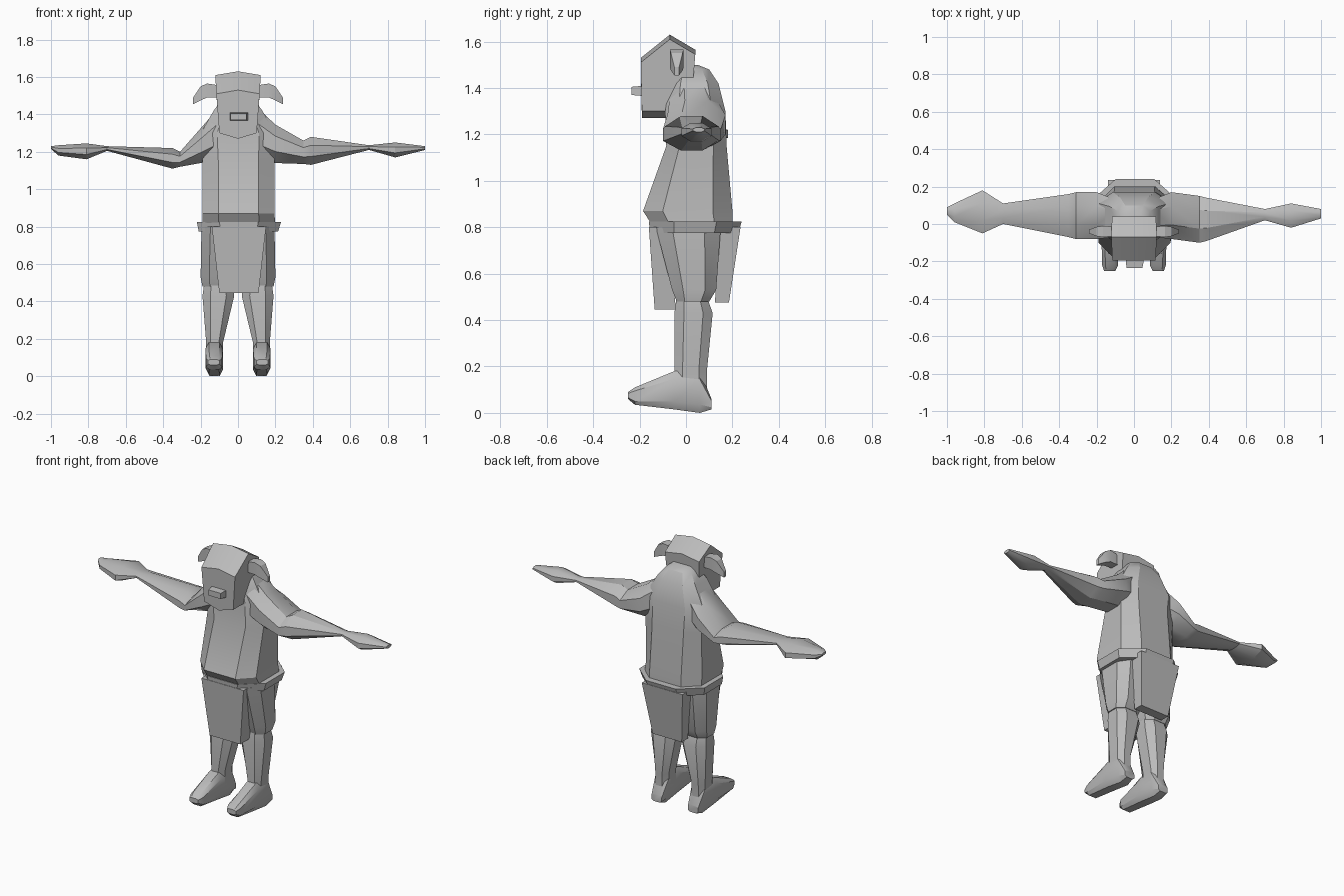
import bpy
import bmesh
import math
from mathutils import Vector

default_cube = bpy.data.objects.get("Cube")
if default_cube:
    bpy.data.objects.remove(default_cube, do_unlink=True)

# One plain clay colour for the whole figure
clay = bpy.data.materials.new("clay grey")
clay.use_nodes = True
grey = (.5, .5, .5, 1)
clay.diffuse_color = grey
clay.node_tree.nodes["Principled BSDF"].inputs["Base Color"].default_value = grey


def section(axis, station, bounds, cut):
    """Rectangle with chamfered corners, lying across the given axis."""
    low_a, high_a, low_b, high_b = bounds
    trim_a = (high_a - low_a) * cut
    trim_b = (high_b - low_b) * cut
    if cut:
        outline = [(low_a + trim_a, low_b), (high_a - trim_a, low_b),
                   (high_a, low_b + trim_b), (high_a, high_b - trim_b),
                   (high_a - trim_a, high_b), (low_a + trim_a, high_b),
                   (low_a, high_b - trim_b), (low_a, low_b + trim_b)]
    else:
        outline = [(low_a, low_b), (high_a, low_b), (high_a, high_b), (low_a, high_b)]
    points = []
    for a, b in outline:
        point = [a, b]
        point.insert("xyz".index(axis), station)
        points.append(Vector(point))
    return points


def skin(name, rings, smooth_angle=30):
    """Join matching rings with quads and close both ends."""
    mesh = bpy.data.meshes.new(name)
    bm = bmesh.new()
    loops = [[bm.verts.new(point) for point in ring] for ring in rings]
    count = len(loops[0])
    for lower, upper in zip(loops, loops[1:]):
        for i in range(count):
            j = (i + 1) % count
            bm.faces.new((lower[i], lower[j], upper[j], upper[i]))
    bm.faces.new(loops[0])
    bm.faces.new(loops[-1])
    bmesh.ops.recalc_face_normals(bm, faces=bm.faces)
    bm.to_mesh(mesh)
    bm.free()
    mesh.materials.append(clay)
    part = bpy.data.objects.new(name, mesh)
    bpy.context.collection.objects.link(part)
    bpy.ops.object.select_all(action="DESELECT")
    part.select_set(True)
    bpy.context.view_layer.objects.active = part
    bpy.ops.object.shade_smooth_by_angle(angle=math.radians(smooth_angle))
    return part


def loft(name, axis, sections, cut=.25, flip=False):
    rings = [section(axis, s[0], s[1:], cut) for s in sections]
    if flip:
        for point in (p for ring in rings for p in ring):
            point.x = -point.x
    return skin(name, rings)


def pair(name, axis, sections, cut=.25):
    """Same part on both sides of the body."""
    loft("left_" + name, axis, sections, cut)
    loft("right_" + name, axis, sections, cut, flip=True)


# Torso: belly, chest, sloping shoulders and neck
loft("torso", "z", [
    (.80, -.19, .20, -.14, .20),
    (.87, -.19, .195, -.185, .20),
    (1.15, -.19, .195, -.085, .175),
    (1.30, -.2, .2, -.09, .17),
    (1.42, -.13, .13, -.07, .14),
    (1.48, -.085, .085, -.04, .10),
    (1.5, -.06, .06, -.03, .05),
], cut=.22)

# Arms: wide sleeve, thin wrist and pointed hand
loft("left_arm", "x", [
    (.10, -.07, .13, 1.16, 1.44),
    (.20, -.08, .17, 1.14, 1.345),
    (.35, -.10, .15, 1.135, 1.26),
    (.39, -.09, .14, 1.13, 1.28),
    (.70, .02, .08, 1.21, 1.235),
    (.84, -.02, .11, 1.17, 1.25),
    (1, .03, .08, 1.21, 1.23),
], cut=.3)
loft("right_arm", "x", [
    (.10, -.07, .13, 1.16, 1.44),
    (.20, -.08, .17, 1.14, 1.325),
    (.31, -.08, .17, 1.12, 1.2),
    (.35, -.07, .16, 1.11, 1.22),
    (.70, 0, .11, 1.205, 1.23),
    (.81, -.05, .18, 1.16, 1.245),
    (.96, .01, .11, 1.18, 1.235),
    (1, .05, .09, 1.215, 1.23),
], cut=.3, flip=True)

# Head: side profile carried across the width, ridged along the middle
profile = [(-.195, 1.53), (-.07, 1.63), (.04, 1.565), (.03, 1.44),
           (-.05, 1.3), (-.07, 1.27), (-.19, 1.27)]
head_rings = []
for side in (-1, 0, 1):
    ring = []
    for y, z in profile:
        half_width = .1 + (z - 1.27) * .06
        drop = abs(side) * .02 * (1 if z > 1.4 else -1.5)
        ring.append(Vector((side * half_width, y, z - drop)))
    head_rings.append(ring)
skin("head", head_rings)

loft("snout", "y", [
    (-.235, -.04, .045, 1.37, 1.405),
    (-.18, -.045, .055, 1.365, 1.41),
], cut=0)

pair("ear", "x", [
    (.10, -.065, -.015, 1.49, 1.555),
    (.165, -.07, -.01, 1.49, 1.565),
    (.20, -.065, -.015, 1.475, 1.55),
    (.24, -.05, -.03, 1.455, 1.49),
], cut=0)

# Belt with a hanging flap in front and behind
loft("belt", "z", [
    (.775, -.21, .215, -.155, .225),
    (.825, -.22, .23, -.16, .24),
], cut=.27)
loft("front_flap", "z", [
    (.445, -.10, .11, -.135, -.045),
    (.80, -.14, .15, -.16, -.06),
], cut=0)
loft("back_flap", "z", [
    (.475, -.10, .10, .125, .185),
    (.80, -.14, .14, .14, .235),
], cut=0)

# Legs: short trouser legs, shins and feet
pair("thigh", "z", [
    (.48, .03, .19, -.04, .10),
    (.53, .015, .2, -.06, .13),
    (.80, .005, .195, -.13, .15),
])
pair("shin", "z", [
    (.10, .08, .17, -.05, .09),
    (.18, .08, .17, -.05, .09),
    (.43, .02, .19, -.05, .115),
    (.50, .03, .18, -.04, .09),
])
pair("foot", "y", [
    (-.25, .10, .16, .06, .09),
    (-.22, .085, .17, .035, .11),
    (-.05, .08, .175, .015, .18),
    (.06, .08, .17, 0, .18),
    (.11, .09, .16, .015, .06),
], cut=.2)
